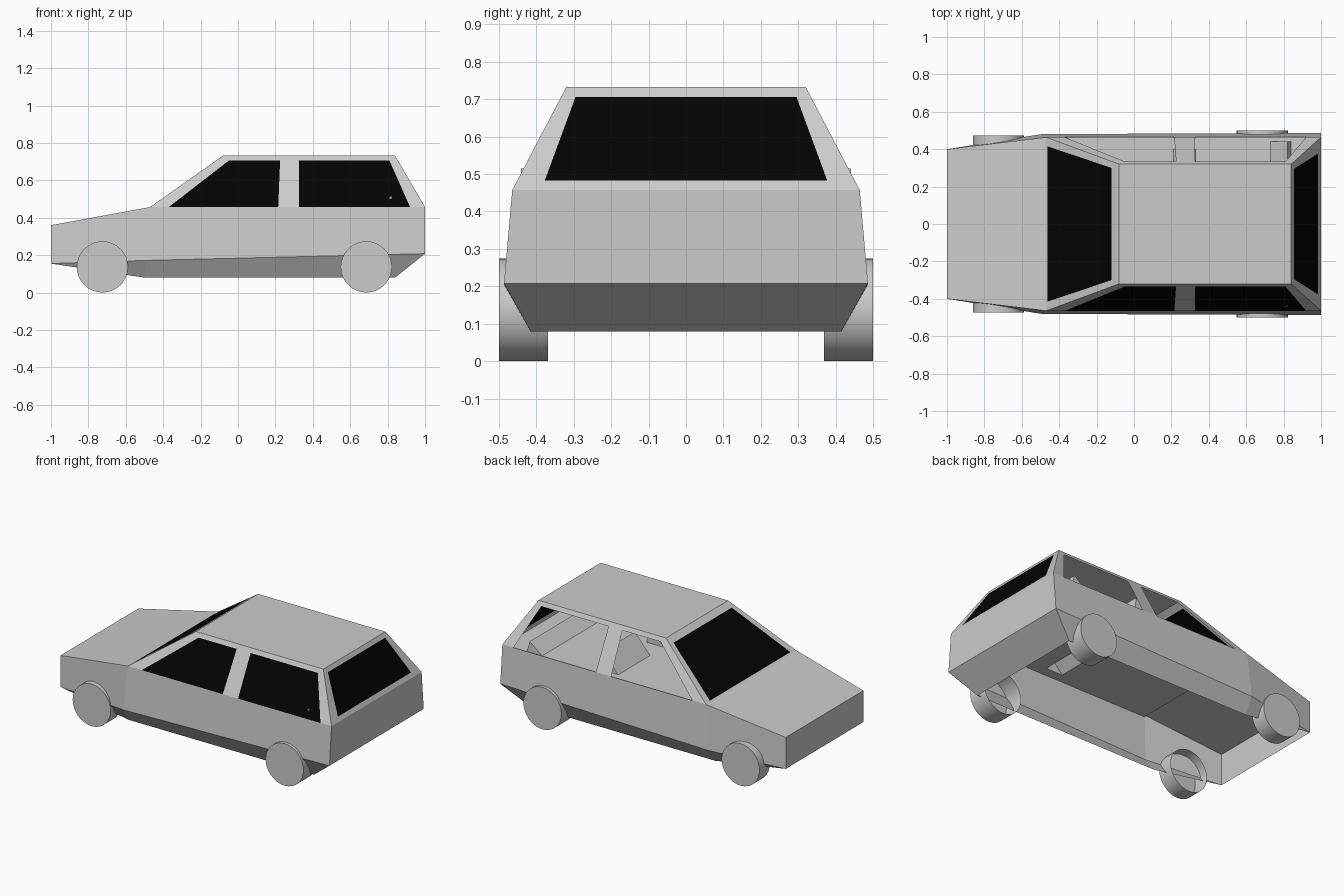
import bpy, bmesh, math

cube = bpy.data.objects.get("Cube")
if cube:
    bpy.data.objects.remove(cube, do_unlink=True)


def material(name, rgb):
    m = bpy.data.materials.new(name)
    m.use_nodes = True
    m.diffuse_color = (*rgb, 1)
    bsdf = m.node_tree.nodes["Principled BSDF"]
    bsdf.inputs["Base Color"].default_value = (*rgb, 1)
    bsdf.inputs["Roughness"].default_value = 0.8
    return m


GREY = material("body grey", (0.6, 0.6, 0.6))
BLACK = material("black glass", (0.001, 0.001, 0.001))


def panels(name, faces, mat):
    """Object from a list of polygons, welded along shared corners."""
    bm = bmesh.new()
    for f in faces:
        bm.faces.new([bm.verts.new(p) for p in f])
    bmesh.ops.remove_doubles(bm, verts=bm.verts, dist=0.0005)
    bmesh.ops.recalc_face_normals(bm, faces=bm.faces)
    me = bpy.data.meshes.new(name)
    bm.to_mesh(me)
    bm.free()
    me.materials.append(mat)
    ob = bpy.data.objects.new(name, me)
    bpy.context.collection.objects.link(ob)
    return ob


def framed(name, outer, inner):
    """Frame strips around a glass pane lying in the same plane."""
    strips = [[outer[i], outer[(i + 1) % 4], inner[(i + 1) % 4], inner[i]] for i in range(4)]
    panels(name + "_frame", strips, GREY)
    panels(name + "_glass", [inner], BLACK)


BELT, ROOF, FLOOR = 0.457, 0.732, 0.445


def cabin_y(z):
    return 0.464 - 0.144 * (z - BELT) / (ROOF - BELT)


def side_pts(s, xz):
    return [(x, s * cabin_y(z), z) for x, z in xz]


def across(x, y, z):
    return [(x, -y, z), (x, y, z)]


def bridge(a, b):
    return [a[0], a[1], b[1], b[0]]


# Lower body: nose, hood, flanks, sills and tail; open underneath
nose_top, nose_low = across(-1, 0.40, 0.36), across(-1, 0.40, 0.155)
cowl, tail = across(-0.47, 0.464, BELT), across(1, 0.464, BELT)
crease_f, crease_r = across(-0.49, 0.481, 0.172), across(1, 0.486, 0.208)
sill_f, sill_r = across(-0.5, 0.415, 0.08), across(0.84, 0.415, 0.08)
faces = [bridge(nose_low, nose_top), bridge(nose_top, cowl),
         bridge(tail, crease_r), bridge(crease_r, sill_r)]
for i in (0, 1):
    faces += [[nose_low[i], crease_f[i], cowl[i], nose_top[i]],
              [crease_f[i], crease_r[i], tail[i], cowl[i]],
              [nose_low[i], sill_f[i], crease_f[i]],
              [crease_f[i], sill_f[i], sill_r[i], crease_r[i]]]
panels("lower_body", faces, GREY)

# Roof
roof_f, roof_r = across(-0.08, 0.32, ROOF), across(0.84, 0.32, ROOF)
panels("roof", [bridge(roof_f, roof_r)], GREY)

# Windscreen and rear window
framed("windscreen", bridge(cowl, roof_f),
       bridge(across(-0.463, 0.415, 0.462), across(-0.12, 0.30, 0.704)))
framed("rear_window", bridge(tail, roof_r),
       bridge(across(0.985, 0.377, 0.483), across(0.855, 0.295, 0.706)))

# Side frames; the right side is glazed, the left side is open
front_win = [(-0.37, BELT), (-0.05, 0.705), (0.225, 0.705), (0.215, BELT)]
rear_win = [(0.325, BELT), (0.325, 0.705), (0.81, 0.705), (0.92, BELT)]
outline = [(-0.47, BELT)] + front_win + rear_win + [(1, BELT), (0.84, ROOF), (-0.08, ROOF)]
for side, s in (("right", -1), ("left", 1)):
    panels(side + "_window_frame", [side_pts(s, outline)], GREY)
panels("right_front_window_glass", [side_pts(-1, front_win)], BLACK)
panels("right_rear_window_glass", [side_pts(-1, rear_win)], BLACK)

# Seat backs: leaning wedges, hollow and open below (x0, x1, y0, y1, top x, top z)
seats = {"left_front_seat": (0.21, 0.33, 0.07, 0.40, 0.32, 0.57),
         "right_front_seat": (0.21, 0.33, -0.40, -0.07, 0.32, 0.57),
         "rear_seat": (0.73, 0.84, -0.44, 0.44, 0.82, 0.515)}
for name, (x0, x1, y0, y1, xt, zt) in seats.items():
    front, back, top = ([(x, y, z) for y in (y0, y1)]
                        for x, z in ((x0, FLOOR), (x1, FLOOR), (xt, zt)))
    panels(name, [bridge(front, top), bridge(top, back),
                  [front[0], top[0], back[0]], [front[1], top[1], back[1]]], GREY)

# Cabin floor at belt height, cut out under the seats
xs = [-0.47, 0.21, 0.33, 0.73, 0.84, 1.0]
ys = [-0.464, -0.44, -0.40, -0.07, 0.07, 0.40, 0.44, 0.464]
cells = []
for xa, xb in zip(xs, xs[1:]):
    for ya, yb in zip(ys, ys[1:]):
        cx, cy = (xa + xb) / 2, (ya + yb) / 2
        if not any(a < cx < b and c < cy < d for a, b, c, d, _, _ in seats.values()):
            cells.append([(xa, ya, FLOOR), (xb, ya, FLOOR), (xb, yb, FLOOR), (xa, yb, FLOOR)])
panels("cabin_floor", cells, GREY)

# Wheels: drums closed on the outside, open towards the car
R, Y_IN, N = 0.137, 0.368, 32
for label, x, y_out in (("front", -0.725, 0.473), ("rear", 0.686, 0.5)):
    for side, s in (("right", -1), ("left", 1)):
        ring = [(x + R * math.cos(a), R + R * math.sin(a))
                for a in (2 * math.pi * k / N for k in range(N))]
        out = [(px, s * y_out, pz) for px, pz in ring]
        inn = [(px, s * Y_IN, pz) for px, pz in ring]
        tread = [[out[k - 1], out[k], inn[k], inn[k - 1]] for k in range(N)]
        ob = panels(f"{label}_{side}_wheel", [out] + tread, GREY)
        bpy.ops.object.select_all(action="DESELECT")
        ob.select_set(True)
        bpy.context.view_layer.objects.active = ob
        bpy.ops.object.shade_smooth_by_angle(angle=math.radians(30))
